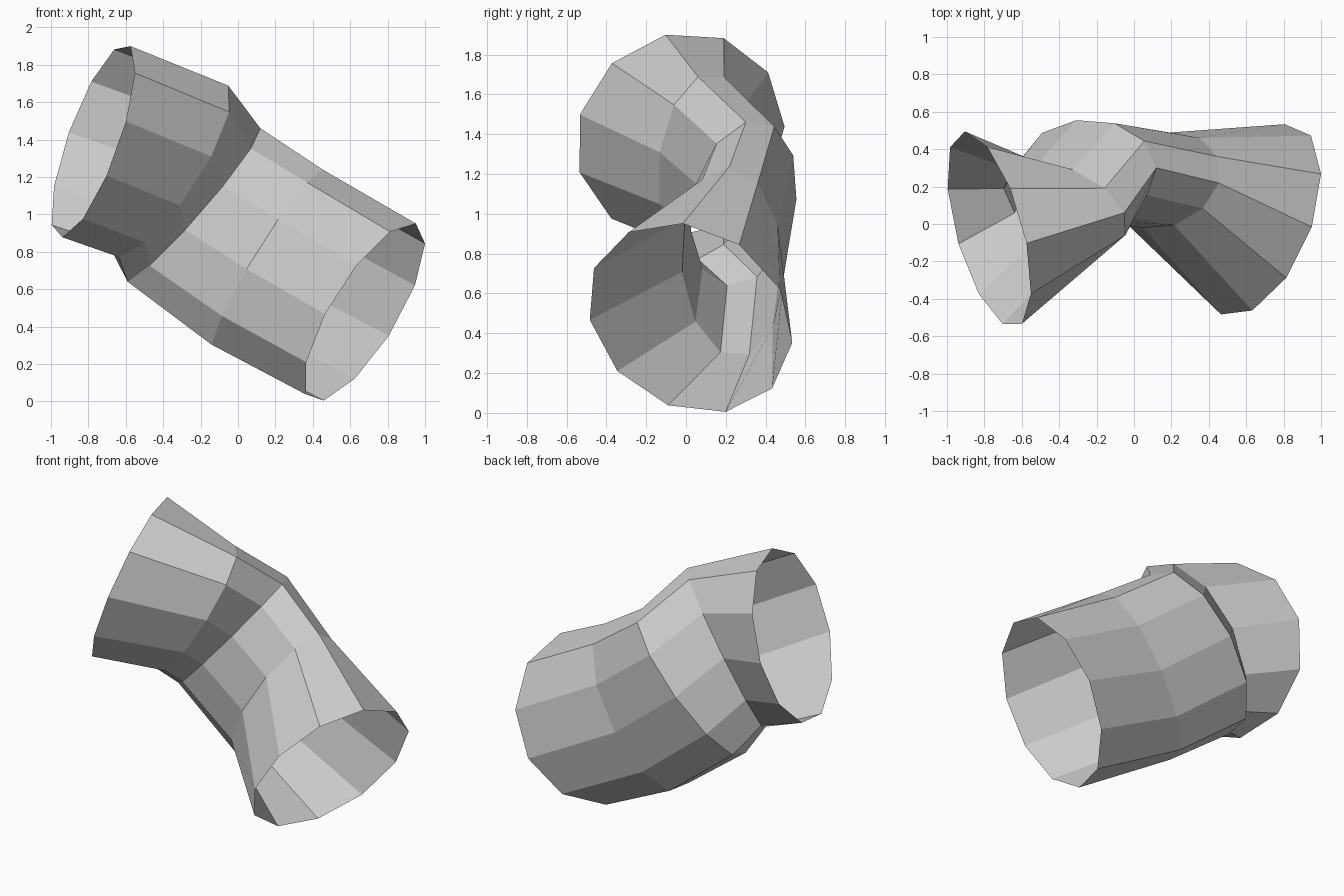
import bpy, bmesh
from math import cos, radians, pi

if "Cube" in bpy.data.objects:
    bpy.data.objects.remove(bpy.data.objects["Cube"])

SIDES = 11

# Each ring is a tilted ellipse: (centre, radius, phase in degrees) for x, y, z
RINGS = [
    ((-0.775, 0.225, -27), (-0.030, 0.525, 98), (1.395, 0.518, 13)),   # upper open end
    ((-0.366, 0.330, -18), (0.093, 0.235, 98), (1.240, 0.467, 16)),    # pinched neck
    ((-0.244, 0.364, -2), (0.291, 0.268, 88), (1.053, 0.415, 11)),     # elbow
    ((0.160, 0.302, 14), (0.233, 0.257, 93), (0.760, 0.480, -2)),      # lower tube middle
    ((0.675, 0.325, 32), (0.020, 0.515, 94), (0.477, 0.478, -7)),      # lower open end
]


def ring_point(ring, i):
    t = 2 * pi * i / SIDES
    return [c + r * cos(t - radians(p)) for c, r, p in ring]


# Open bent pipe: bridge neighbouring rings
bm = bmesh.new()
loops = [[bm.verts.new(ring_point(r, i)) for i in range(SIDES)] for r in RINGS]
for a, b in zip(loops, loops[1:]):
    for i in range(SIDES):
        j = (i + 1) % SIDES
        bm.faces.new((a[i], a[j], b[j], b[i]))
bmesh.ops.recalc_face_normals(bm, faces=bm.faces[:])

mesh = bpy.data.meshes.new("bent_pipe")
bm.to_mesh(mesh)
bm.free()
pipe = bpy.data.objects.new("bent_pipe", mesh)
bpy.context.collection.objects.link(pipe)
